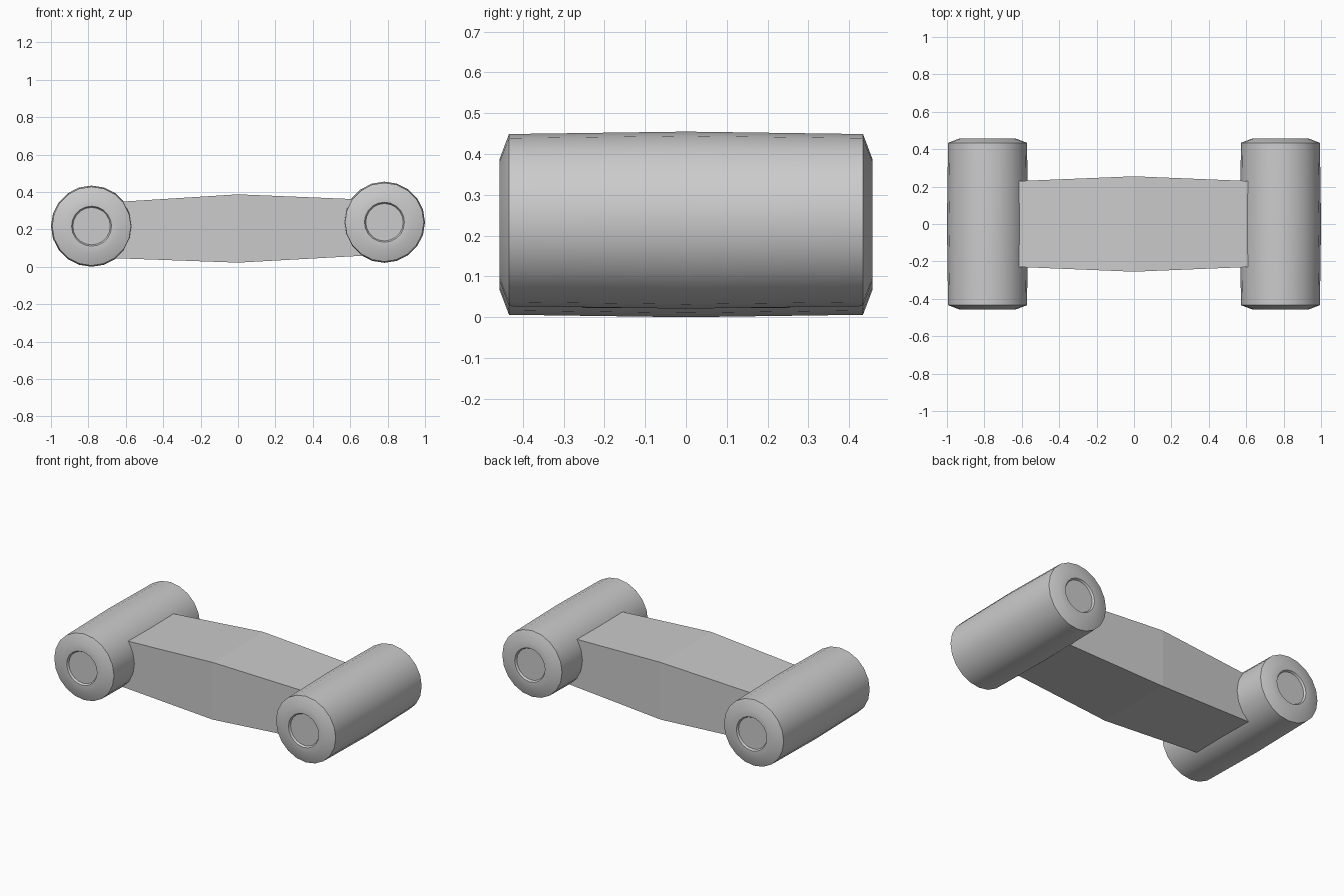
import bpy, bmesh
from math import cos, sin, tau, radians

if "Cube" in bpy.data.objects:
    bpy.data.objects.remove(bpy.data.objects["Cube"])

SIDES = 20


def finish(bm, name, smooth):
    bmesh.ops.recalc_face_normals(bm, faces=bm.faces)
    me = bpy.data.meshes.new(name)
    bm.to_mesh(me)
    bm.free()
    ob = bpy.data.objects.new(name, me)
    bpy.context.collection.objects.link(ob)
    if smooth:
        bpy.ops.object.select_all(action='DESELECT')
        ob.select_set(True)
        bpy.context.view_layer.objects.active = ob
        bpy.ops.object.shade_smooth_by_angle(angle=radians(25))


def loft(rings, name, smooth):
    """Skin a list of equal-length point rings and cap both ends."""
    bm = bmesh.new()
    loops = [[bm.verts.new(p) for p in ring] for ring in rings]
    for a, b in zip(loops, loops[1:]):
        for i in range(len(a)):
            j = (i + 1) % len(a)
            bm.faces.new((a[i], a[j], b[j], b[i]))
    bm.faces.new(loops[0])
    bm.faces.new(loops[-1])
    finish(bm, name, smooth)


def roller(name, x, z):
    # half profile (radius, y): shallow end recess, rim, chamfer, slight barrel bulge
    half = [(0.10, 0.445), (0.107, 0.457), (0.15, 0.457), (0.211, 0.434)]
    profile = [(r, -y) for r, y in half] + [(0.217, 0)] + half[::-1]
    rings = [[(x + r * cos(tau * i / SIDES), y, z + r * sin(tau * i / SIDES))
              for i in range(SIDES)] for r, y in profile]
    loft(rings, name, True)


# end rollers
roller("left_roller", -0.783, 0.217)
roller("right_roller", 0.783, 0.238)

# connecting beam, thickest in the middle: x, half width, bottom z, top z
sections = [(-0.78, 0.223, 0.050, 0.338),
            (0, 0.255, 0.022, 0.387),
            (0.78, 0.223, 0.065, 0.355)]
loft([[(x, -w, b), (x, w, b), (x, w, t), (x, -w, t)] for x, w, b, t in sections],
     "connecting_beam", False)
